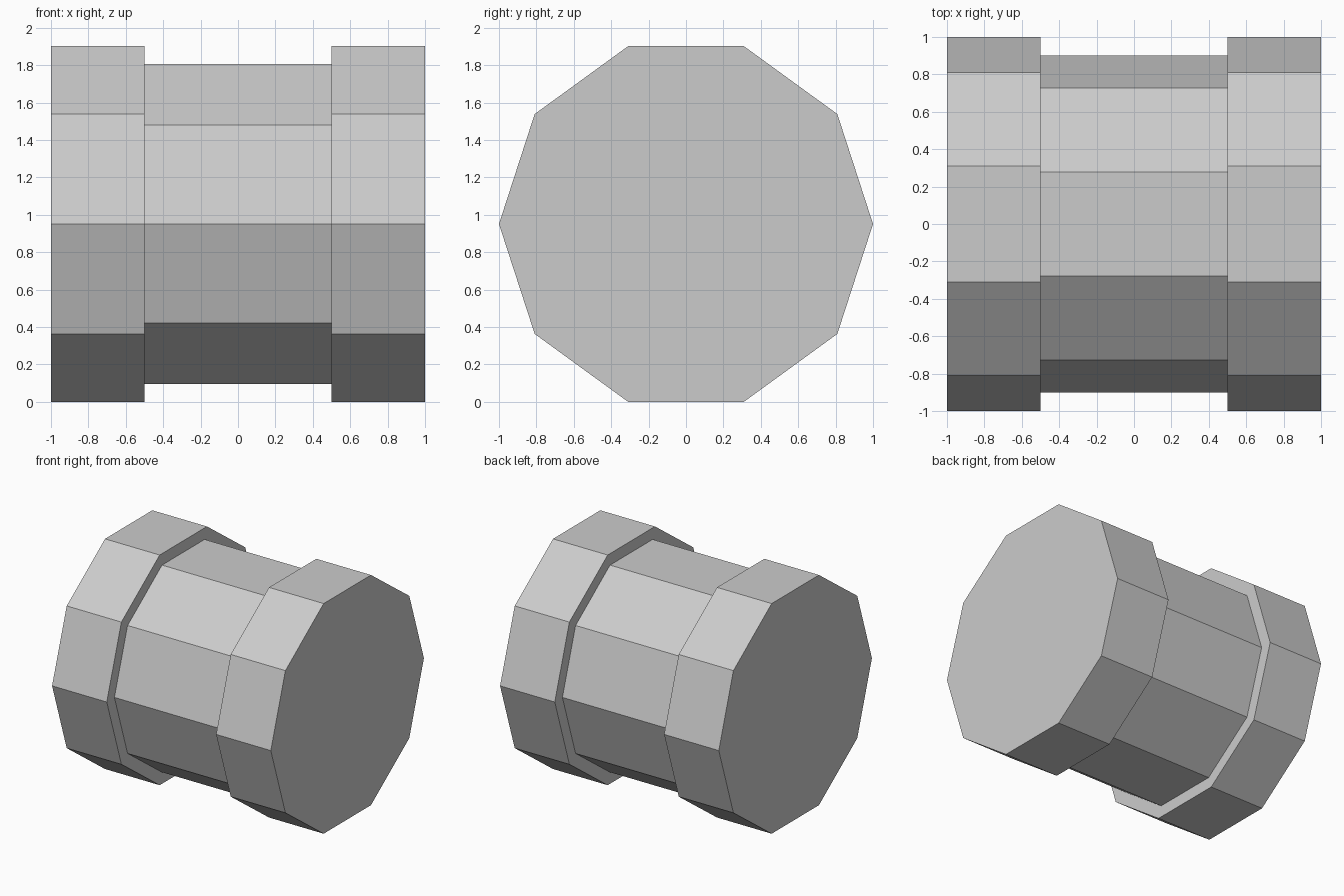
import bpy
import bmesh
from math import cos, sin, pi

if "Cube" in bpy.data.objects:
    bpy.data.objects.remove(bpy.data.objects["Cube"])

SIDES = 10
CENTRE_Z = sin(2 * pi / 5)  # lower flat rests on z = 0

# Profile along the x axis: (x, radius)
PROFILE = [(-1, 1), (-0.5, 1), (-0.5, 0.9), (0.5, 0.9), (0.5, 1), (1, 1)]


def ring(bm, x, radius):
    return [bm.verts.new((x, radius * cos(2 * pi * i / SIDES),
                          CENTRE_Z + radius * sin(2 * pi * i / SIDES)))
            for i in range(SIDES)]


# Ten-sided spool: two wide ends with a slimmer waist
bm = bmesh.new()
rings = [ring(bm, x, r) for x, r in PROFILE]
for a, b in zip(rings, rings[1:]):
    for i in range(SIDES):
        j = (i + 1) % SIDES
        bm.faces.new((a[i], a[j], b[j], b[i]))

# Flat end caps
bm.faces.new(rings[0])
bm.faces.new(rings[-1])
bmesh.ops.recalc_face_normals(bm, faces=bm.faces)

mesh = bpy.data.meshes.new("spool")
bm.to_mesh(mesh)
bm.free()
spool = bpy.data.objects.new("spool", mesh)
bpy.context.collection.objects.link(spool)
